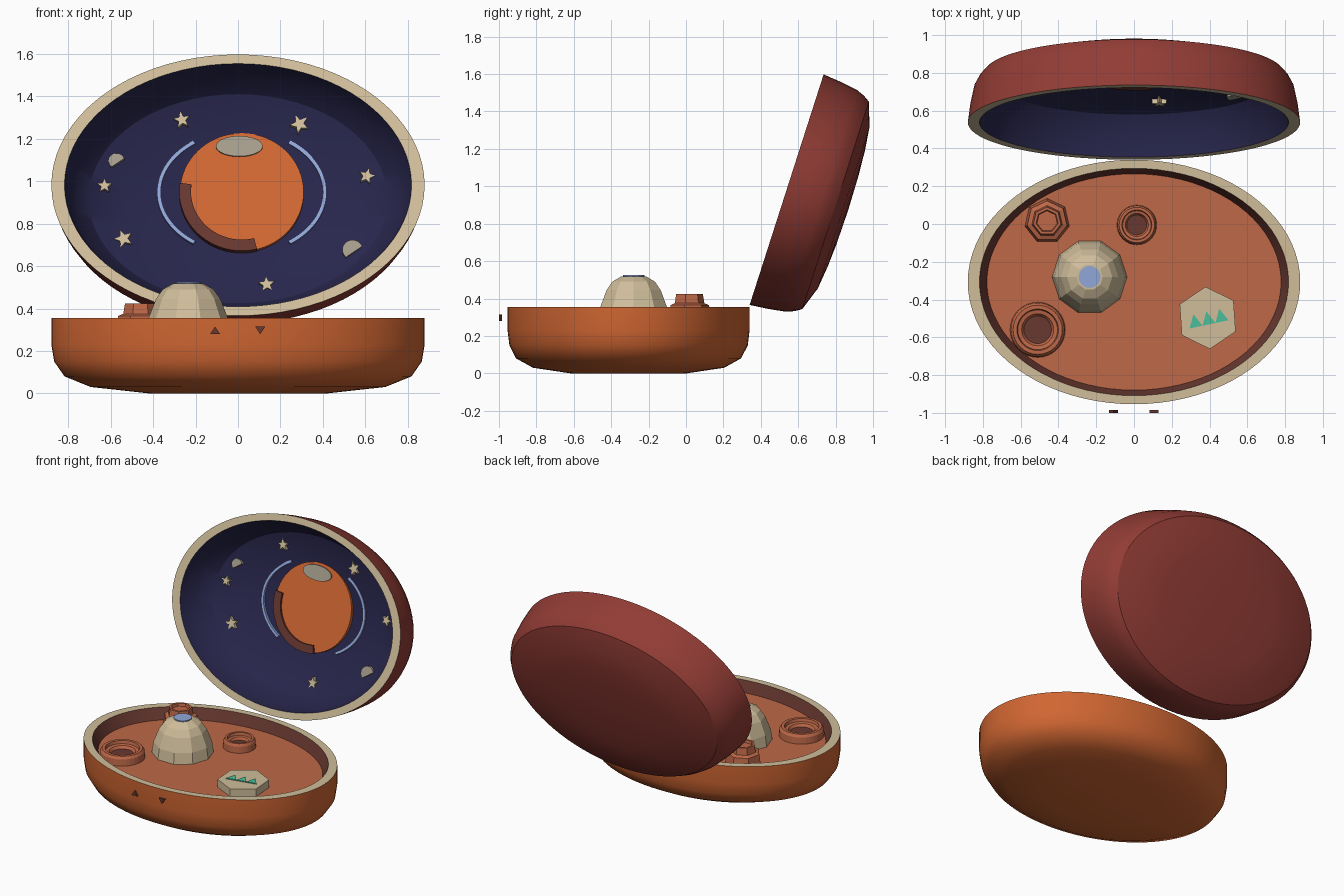
import bpy, bmesh, math
from mathutils import Matrix

if "Cube" in bpy.data.objects:
    bpy.data.objects.remove(bpy.data.objects["Cube"])


def material(name, r, g, b):
    lin = [((c / 255 + 0.055) / 1.055) ** 2.4 for c in (r, g, b)] + [1]
    m = bpy.data.materials.new(name)
    m.use_nodes = True
    m.diffuse_color = lin
    m.node_tree.nodes["Principled BSDF"].inputs["Base Color"].default_value = lin
    return m


ORANGE = material("orange", 208, 102, 50)
TERRA = material("terracotta", 190, 104, 72)
BROWN = material("dark brown", 104, 56, 48)
CREAM = material("cream", 208, 190, 155)
RED = material("dark red", 146, 60, 53)
NAVY = material("navy", 40, 38, 76)
BLUE = material("pale blue", 145, 167, 216)
GREEN = material("green", 76, 190, 152)
GREY = material("warm grey", 166, 158, 140)


def finish(name, bm, mats, matrix, smooth=None):
    bmesh.ops.recalc_face_normals(bm, faces=bm.faces)
    me = bpy.data.meshes.new(name)
    bm.to_mesh(me)
    bm.free()
    for m in mats:
        me.materials.append(m)
    ob = bpy.data.objects.new(name, me)
    ob.matrix_world = matrix
    bpy.context.collection.objects.link(ob)
    if smooth:
        bpy.ops.object.select_all(action='DESELECT')
        ob.select_set(True)
        bpy.context.view_layer.objects.active = ob
        bpy.ops.object.shade_smooth_by_angle(angle=math.radians(smooth))
    return ob


def lathe(name, profile, bands, mats, matrix, sx=1, sy=1, n=64, smooth=None, turn=0):
    """Spin (radius, z) points round z; bands gives the material index of each step."""
    bm = bmesh.new()
    rows = []
    for r, z in profile:
        if r == 0:
            rows.append([bm.verts.new((0, 0, z))] * n)
        else:
            angles = [turn + math.tau * i / n for i in range(n)]
            rows.append([bm.verts.new((r * sx * math.cos(a), r * sy * math.sin(a), z)) for a in angles])
    for a, b, mat in zip(rows, rows[1:], bands):
        for i in range(n):
            j = (i + 1) % n
            quad = list(dict.fromkeys((a[i], a[j], b[j], b[i])))
            bm.faces.new(quad).material_index = mat
    return finish(name, bm, mats, matrix, smooth)


def prism(name, pts, z0, z1, mat, matrix):
    """Extrude a flat outline from z0 to z1."""
    bm = bmesh.new()
    low = [bm.verts.new((x, y, z0)) for x, y in pts]
    top = [bm.verts.new((x, y, z1)) for x, y in pts]
    bm.faces.new(low[::-1])
    bm.faces.new(top)
    for i in range(len(pts)):
        j = (i + 1) % len(pts)
        bm.faces.new((low[i], low[j], top[j], top[i]))
    return finish(name, bm, [mat], matrix)


def arc(rx, ry, a0, a1, n=32):
    steps = [math.radians(a0 + (a1 - a0) * i / n) for i in range(n + 1)]
    return [(rx * math.cos(a), ry * math.sin(a)) for a in steps]


def band(rx, ry, width, a0, a1):
    return arc(rx, ry, a0, a1) + arc(rx - width, ry - width, a1, a0)


def circle(rx, ry, n=48):
    return arc(rx, ry, 0, 360 - 360 / n, n - 1)


def move(x, y, z=0):
    return Matrix.Translation((x, y, z))


# Lower shell: outer skin, rim, inner wall and floor
RX, RY = 0.88, 0.647
FLOOR = 0.28
lathe("base_shell",
      [(0, 0), (0.48, 0), (0.79, 0.03), (0.93, 0.08), (0.985, 0.15), (1, 0.23), (1, 0.355),
       (0.93, 0.355), (0.885, FLOOR), (0, FLOOR)],
      [0, 0, 0, 0, 0, 0, 1, 2, 3], [ORANGE, CREAM, BROWN, TERRA],
      move(0, -0.307), RX, RY, 80, 40)

# Faceted dome with a skylight
dome_at = move(-0.235, -0.28)
lathe("dome", [(0, 0.27), (0.2, 0.27), (0.187, 0.355), (0.152, 0.445), (0.12, 0.49), (0.07, 0.518), (0, 0.522)],
      [0] * 6, [CREAM], dome_at, n=10)
prism("dome_skylight", circle(0.058, 0.058, 24), 0.517, 0.525, BLUE, dome_at)

# Craters with dark pits
for name, x, y, s in (("large_crater", -0.51, -0.56, 1), ("small_crater", 0.015, -0.005, 0.72)):
    prof = [(0, -0.01), (0.147, -0.01), (0.142, 0.045), (0.13, 0.062), (0.11, 0.062),
            (0.105, 0.042), (0.085, 0.038), (0.073, 0.02), (0, 0.02)]
    lathe(name, [(r * s, z) for r, z in prof], [0] * 7 + [1], [TERRA, BROWN],
          move(x, y, FLOOR), n=32)

# Stepped seven-sided tower
lathe("stepped_tower",
      [(0, 0.27), (0.122, 0.27), (0.108, 0.365), (0.083, 0.375), (0.075, 0.423), (0.06, 0.423), (0.055, 0.405), (0, 0.405)],
      [0] * 7, [TERRA], move(-0.46, 0.015), n=7, turn=math.pi / 2)

# Six-sided plate with three green peaks
plate_at = move(0.39, -0.497) @ Matrix.Rotation(math.radians(12), 4, 'Z')
hexagon = [(0.165 * math.cos(math.radians(a)), 0.165 * math.sin(math.radians(a))) for a in range(22, 382, 60)]
prism("hex_plate", hexagon, 0.27, 0.335, CREAM, plate_at)
for i in range(3):
    x = -0.105 + 0.07 * i
    prism(f"green_peak_{i + 1}", [(x, -0.035), (x + 0.07, -0.035), (x + 0.035, 0.035)],
          0.334, 0.341, GREEN, plate_at)

# Two small triangular buttons in front of the base
for name, x, s in (("button_up", -0.108, 1), ("button_down", 0.105, -1)):
    upright = Matrix.Translation((x, -0.985, 0.297)) @ Matrix.Rotation(math.pi / 2, 4, 'X')
    prism(name, [(-0.024 * s, -0.018 * s), (0.024 * s, -0.018 * s), (0, 0.018 * s)], 0, 0.015, BROWN, upright)

# Open lid: its own frame has the rim at z = 0 and +z facing the front
LID = Matrix.Translation((0, 0.538, 0.982)) @ Matrix.Rotation(math.radians(72.2), 4, 'X')
inner = [(0.93, 0), (0.89, 0.12), (0.8, 0.21), (0.6, 0.27), (0.3, 0.3), (0, 0.307)]
outer = [(0, 0.347), (0.3, 0.343), (0.5, 0.335), (0.7, 0.32), (0.9, 0.275), (0.935, 0.24),
         (0.962, 0.195), (0.985, 0.1), (1, 0)]
lathe("lid_shell", [(r, -d) for r, d in outer + inner], [0] * 8 + [1] + [2] * 5,
      [RED, CREAM, NAVY], LID, RX, RY, 80, 30)


def on_lid(x, z):
    """Place a point seen at height z on the curved inside of the lid."""
    depth = 0.27
    for _ in range(4):
        y = (z - 0.982 + 0.306 * depth) / 0.952
        r = math.hypot(x / RX, y / RY)
        for (r0, d0), (r1, d1) in zip(inner, inner[1:]):
            if r1 <= r <= r0:
                depth = d0 + (d1 - d0) * (r0 - r) / (r0 - r1)
    return LID @ Matrix.Translation((x, y, -depth))


# Planet disc with polar cap, shadow band and ring arcs
planet_at = LID @ Matrix.Translation((0.018, 0.052, -0.275))
prism("planet", circle(0.292, 0.292, 64), -0.03, 0.005, ORANGE, planet_at)
prism("polar_cap", circle(0.11, 0.05), 0, 0.014, GREY, planet_at @ move(-0.012, 0.225))
prism("planet_shadow", band(0.295, 0.295, 0.055, 172, 284), -0.02, 0.02, BROWN, planet_at)
for name, a in (("left_ring_arc", -55), ("right_ring_arc", 125)):
    prism(name, band(0.4, 0.312, 0.018, a, a + 110), -0.03, 0.005, BLUE, planet_at)

# Stars
stars = [(-0.265, 1.285, 0.04, 10), (0.29, 1.265, 0.046, 25), (-0.63, 0.975, 0.036, 0),
         (-0.54, 0.725, 0.046, 20), (0.608, 1.02, 0.04, -15), (0.135, 0.51, 0.04, 5)]
for i, (x, z, r, turn) in enumerate(stars):
    pts = []
    for k in range(10):
        a = math.radians(90 + turn + 36 * k)
        q = r if k % 2 == 0 else r * 0.45
        pts.append((q * math.cos(a), q * math.sin(a)))
    prism(f"star_{i + 1}", pts, -0.02, 0.018, CREAM, on_lid(x, z))

# Half moons
for i, (x, z, r) in enumerate([(-0.572, 1.09, 0.038), (0.54, 0.672, 0.048)]):
    prism(f"half_moon_{i + 1}", arc(r, r, 20, 230, 20), -0.02, 0.018, GREY, on_lid(x, z))
